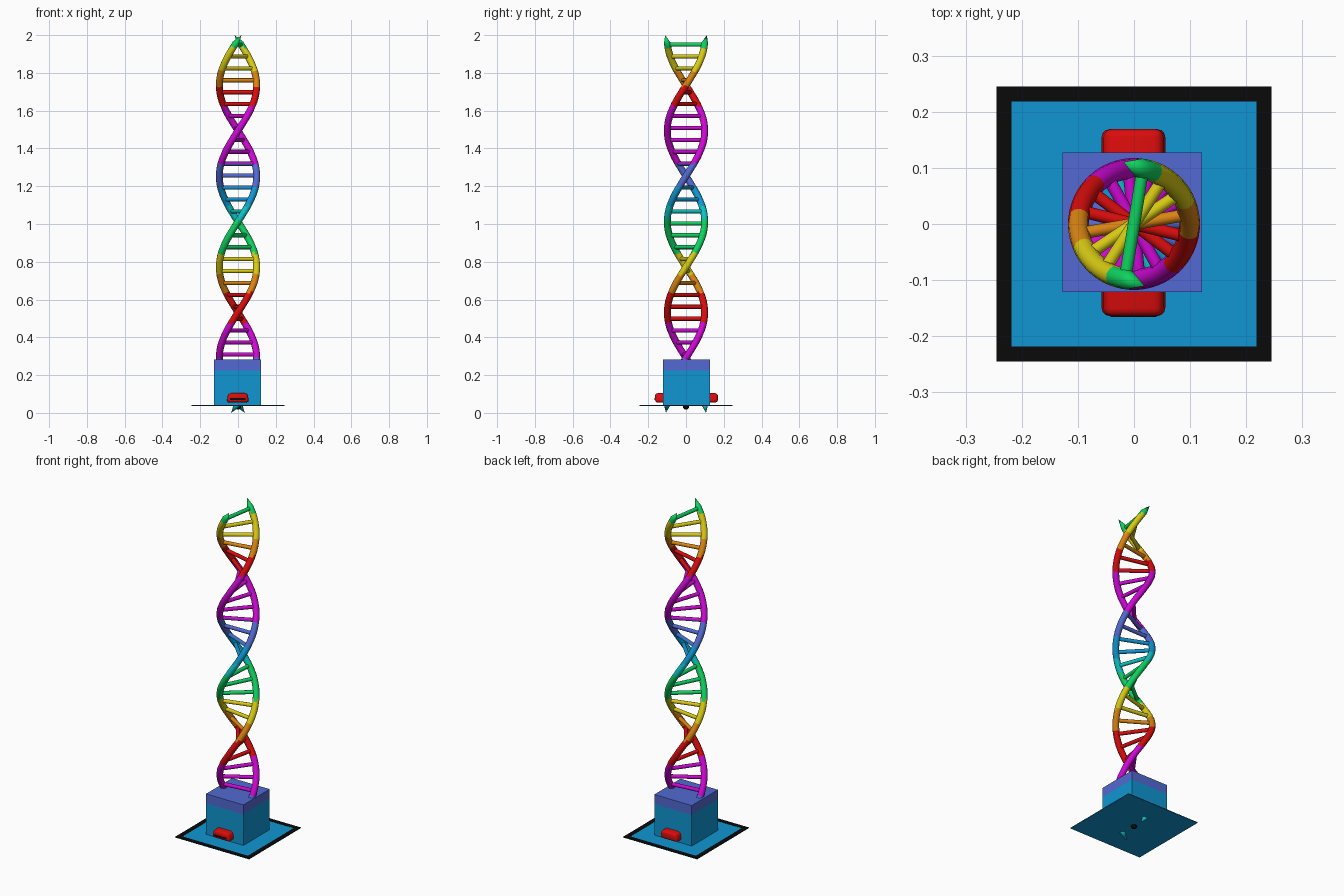
import bpy, bmesh, math
from mathutils import Vector, Matrix

if "Cube" in bpy.data.objects:
    bpy.data.objects.remove(bpy.data.objects["Cube"])


def lin(c):
    c /= 255
    return c / 12.92 if c <= 0.04045 else ((c + 0.055) / 1.055) ** 2.4


PALETTE = {
    "magenta": (205, 8, 212), "red": (218, 12, 12), "orange": (218, 132, 18),
    "yellow": (216, 202, 20), "green": (14, 210, 95), "teal": (12, 196, 196),
    "sky_blue": (16, 150, 210), "periwinkle": (82, 106, 210), "black": (10, 10, 10),
}
MATS = {}
for name, rgb in PALETTE.items():
    m = bpy.data.materials.new(name)
    m.diffuse_color = (*[lin(c) for c in rgb], 1)
    m.use_nodes = True
    m.node_tree.nodes["Principled BSDF"].inputs["Base Color"].default_value = m.diffuse_color
    MATS[name] = m
NAMES = list(PALETTE)

# Rainbow bands: upper height limit of each colour
BANDS = [(0.06, "teal"), (0.225, "sky_blue"), (0.285, "periwinkle"), (0.475, "magenta"),
         (0.64, "red"), (0.73, "orange"), (0.845, "yellow"), (1.02, "green"),
         (1.10, "teal"), (1.20, "sky_blue"), (1.32, "periwinkle"), (1.625, "magenta"),
         (1.73, "red"), (1.81, "orange"), (1.935, "yellow"), (9, "green")]


def band(z):
    return NAMES.index(next(n for top, n in BANDS if z < top))


def finish(name, bm, color=None, smooth=False):
    bmesh.ops.recalc_face_normals(bm, faces=bm.faces)
    me = bpy.data.meshes.new(name)
    for n in NAMES:
        me.materials.append(MATS[n])
    for f in bm.faces:
        f.smooth = smooth
        f.material_index = NAMES.index(color) if color else band(f.calc_center_median().z)
    bm.to_mesh(me)
    bm.free()
    ob = bpy.data.objects.new(name, me)
    bpy.context.collection.objects.link(ob)
    return ob


def box(bm, lo, hi):
    lo, hi = Vector(lo), Vector(hi)
    mat = Matrix.Translation((lo + hi) / 2) @ Matrix.Diagonal((*(hi - lo), 1))
    return bmesh.ops.create_cube(bm, size=1, matrix=mat)["verts"]


# Double helix: two full right-handed turns
R, HALF, MID = 0.099, 0.481, 1.0126
Z0, Z1 = 0.045, 1.955


def helix(z, phase, r=R):
    a = math.pi / 2 + (z - MID) / HALF * math.pi + phase
    return Vector((r * math.cos(a), r * math.sin(a), z))


def strand(name, phase, tube=0.0185, steps=112, sides=12):
    bm = bmesh.new()
    rings = []
    for i in range(steps + 1):
        z = Z0 + (Z1 - Z0) * i / steps
        p = helix(z, phase)
        t = (helix(z + 0.001, phase) - helix(z - 0.001, phase)).normalized()
        u = Vector((p.x, p.y, 0)).normalized()
        v = t.cross(u)
        rings.append([bm.verts.new(p + tube * (u * math.cos(k) + v * math.sin(k)))
                      for k in (2 * math.pi * j / sides for j in range(sides))])
    for a, b in zip(rings, rings[1:]):
        for j in range(sides):
            k = (j + 1) % sides
            bm.faces.new((a[j], a[k], b[k], b[j]))
    # pointed ends
    for ring, z in ((rings[0], 0.0), (rings[-1], 2.0)):
        tip = bm.verts.new(helix(z, phase, 0.112))
        for j in range(sides):
            bm.faces.new((ring[j], ring[(j + 1) % sides], tip))
    finish(name, bm, smooth=True)


strand("helix_strand_a", 0)
strand("helix_strand_b", math.pi)

# Rungs joining the strands
bm = bmesh.new()
for i in range(31):
    z = 1.95 - 0.0631 * i
    d = helix(z, 0)
    rot = d.to_track_quat('Z', 'Y').to_matrix().to_4x4()
    rot = Matrix.Rotation(math.atan2(d.y, d.x), 4, 'Z') @ Matrix.Rotation(math.pi / 2, 4, 'Y')
    bmesh.ops.create_cone(bm, cap_ends=True, segments=12, radius1=0.011, radius2=0.011,
                          depth=2 * R, matrix=Matrix.Translation((0, 0, z)) @ rot)
rungs = finish("rungs", bm, smooth=True)

# Base box: blue body with a periwinkle top layer
bm = bmesh.new()
box(bm, (-0.127, -0.121, 0.039), (0.121, 0.127, 0.282))
bmesh.ops.bisect_plane(bm, geom=bm.verts[:] + bm.edges[:] + bm.faces[:],
                       plane_co=(0, 0, 0.225), plane_no=(0, 0, 1))
base = finish("base_box", bm)
for f in base.data.polygons:
    if f.center.z < 0.2:
        f.material_index = NAMES.index("sky_blue")

# Floor plate with black border strips
bm = bmesh.new()
box(bm, (-0.245, -0.245, 0.036), (0.245, 0.245, 0.039))
finish("floor_plate", bm, "sky_blue")
bm = bmesh.new()
for s in (-1, 1):
    a, b = sorted((s * 0.218, s * 0.245))
    box(bm, (-0.245, a, 0.039), (0.245, b, 0.0405))
    box(bm, (a, -0.218, 0.039), (b, 0.218, 0.0405))
finish("floor_border", bm, "black")

# Red rounded bar passing through the base
bm = bmesh.new()
vs = box(bm, (-0.06, -0.164, 0.055), (0.058, 0.169, 0.104))
for v in vs:
    if v.co.z > 0.08:
        v.co.x *= 0.86
bmesh.ops.bevel(bm, geom=bm.edges[:], offset=0.014, segments=3, profile=0.5, affect='EDGES')
finish("red_bar", bm, "red", smooth=True)

# Dark slot on the front end of the bar
bm = bmesh.new()
box(bm, (-0.042, -0.1655, 0.069), (0.04, -0.1625, 0.078))
finish("bar_slot", bm, "black")

# Small black knob under the base
bm = bmesh.new()
bmesh.ops.create_uvsphere(bm, u_segments=12, v_segments=8, radius=0.016,
                          matrix=Matrix.Translation((0, 0, 0.033)))
finish("under_knob", bm, "black", smooth=True)

# Keep hard edges crisp on the smooth parts
for ob in bpy.context.collection.objects:
    ob.select_set(ob.name in {"rungs", "red_bar", "helix_strand_a", "helix_strand_b"})
bpy.context.view_layer.objects.active = rungs
bpy.ops.object.shade_smooth_by_angle(angle=math.radians(40))
